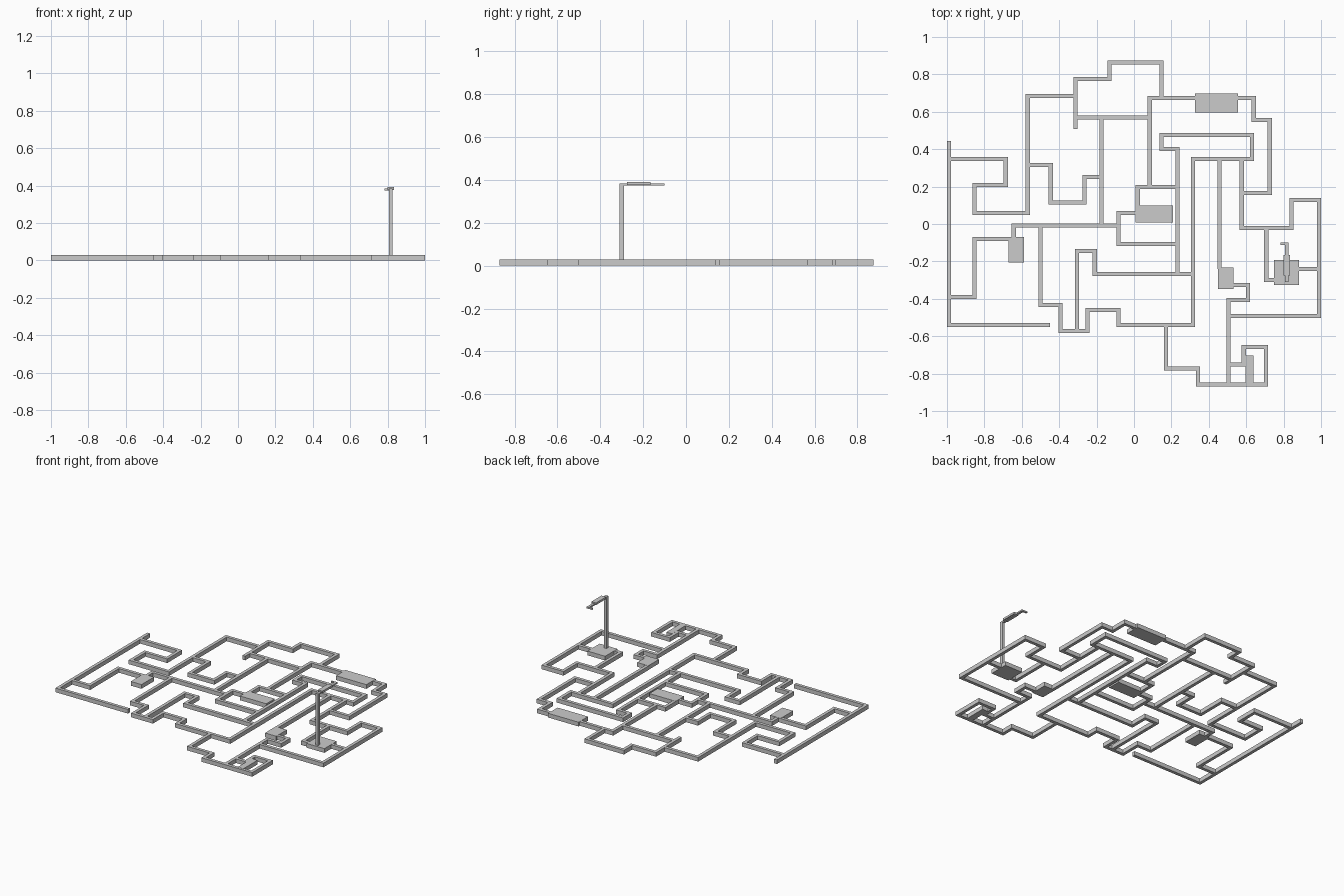
import bpy, bmesh
from mathutils import Vector

if "Cube" in bpy.data.objects:
    bpy.data.objects.remove(bpy.data.objects["Cube"])

H = 0.028    # wall height
W = 0.011    # wall half-width


def finish(name, bm):
    bmesh.ops.recalc_face_normals(bm, faces=bm.faces)
    me = bpy.data.meshes.new(name)
    bm.to_mesh(me)
    bm.free()
    ob = bpy.data.objects.new(name, me)
    bpy.context.collection.objects.link(ob)
    return ob


def box(name, x0, x1, y0, y1, z0, z1):
    bm = bmesh.new()
    bmesh.ops.create_cube(bm, size=1)
    for v in bm.verts:
        v.co = ((x0 + x1) / 2 + v.co.x * (x1 - x0),
                (y0 + y1) / 2 + v.co.y * (y1 - y0),
                (z0 + z1) / 2 + v.co.z * (z1 - z0))
    return finish(name, bm)


def wall(name, x, y, first, *steps):
    """Mitred right-angle wall: start point, then alternating x / y targets."""
    pts = [Vector((x, y))]
    horizontal = first == 'x'
    for s in steps:
        p = pts[-1].copy()
        if horizontal:
            p.x = s
        else:
            p.y = s
        pts.append(p)
        horizontal = not horizontal
    dirs = [(b - a).normalized() for a, b in zip(pts, pts[1:])]
    norms = [Vector((-d.y, d.x)) for d in dirs]
    bm = bmesh.new()
    rings = []
    for i, p in enumerate(pts):
        if i == 0:
            off = norms[0]
        elif i == len(pts) - 1:
            off = norms[-1]
        else:
            off = norms[i - 1] + norms[i]
        l, r = p + off * W, p - off * W
        rings.append([bm.verts.new((q.x, q.y, z))
                      for q, z in ((l, 0), (r, 0), (r, H), (l, H))])
    for a, b in zip(rings, rings[1:]):
        for k in range(4):
            bm.faces.new((a[k], a[(k + 1) % 4], b[(k + 1) % 4], b[k]))
    bm.faces.new(rings[0])
    bm.faces.new(rings[-1][::-1])
    return finish(name, bm)


# Left and top walls
wall("wall_west", -.989, .443, 'y', -.541, -.45)
wall("wall_northwest", -.989, .347, 'x', -.686, .208, -.852, .058, -.568, .684,
     -.312, .775, -.13, .863, .148, .674)
wall("wall_north_spur", -.312, .684, 'y', .508)
wall("wall_north_cross", -.312, .57, 'x', .084)
wall("wall_northeast", .02, .198, 'x', .084, .674, .64, .556, .726, .166, .576)
wall("wall_west_inner", -.568, .316, 'x', -.445, .115, -.264, .251, -.173)
wall("wall_west_lower", -.989, -.39, 'x', -.852, -.08, -.643, -.008, -.082)
wall("wall_mid_column", -.173, .57, 'y', -.008)

# Centre walls
wall("wall_centre_hook", .232, .198, 'x', .02, .058, -.082, -.107, .232)
wall("wall_centre", .232, -.267, 'y', .401, .148, .476, .63, .347, .316, -.541,
     -.082, -.46, -.248, -.573, -.392, -.433, -.499, -.008)
wall("wall_centre_lower", -.304, -.573, 'y', -.144, -.21, -.267, .316)

# Right walls
wall("wall_east_top", .576, .347, 'y', -.021, .843, .128, .989, -.492, .506)
wall("wall_east_spur", .707, -.021, 'y', -.3, .76)
wall("wall_east_link", .87, -.24, 'x', .989)
wall("wall_inner_column", .458, .347, 'y', -.24)
wall("wall_inner_step", .52, -.326, 'x', .609, -.406, .506, -.859)

# Bottom walls
wall("wall_south", .172, -.541, 'y', -.773, .343, -.859, .706, -.658, .587,
     -.751, .506)

# Solid blocks
for i, (x0, x1, y0, y1) in enumerate((
        (.327, .557, .596, .698), (.009, .209, .009, .099),
        (-.67, -.589, -.205, -.07), (.448, .533, -.347, -.232),
        (.748, .883, -.325, -.192), (.597, .64, -.855, -.702))):
    box(f"block_{i + 1}", x0, x1, y0, y1, 0, H + .001)

# Lamp post with arm, head and hook
box("post", .806, .826, -.31, -.29, 0, .383)
box("post_arm", .808, .825, -.29, -.108, .373, .383)
box("lamp_head", .799, .834, -.275, -.166, .377, .391)
box("arm_hook", .782, .825, -.111, -.1, .373, .383)
